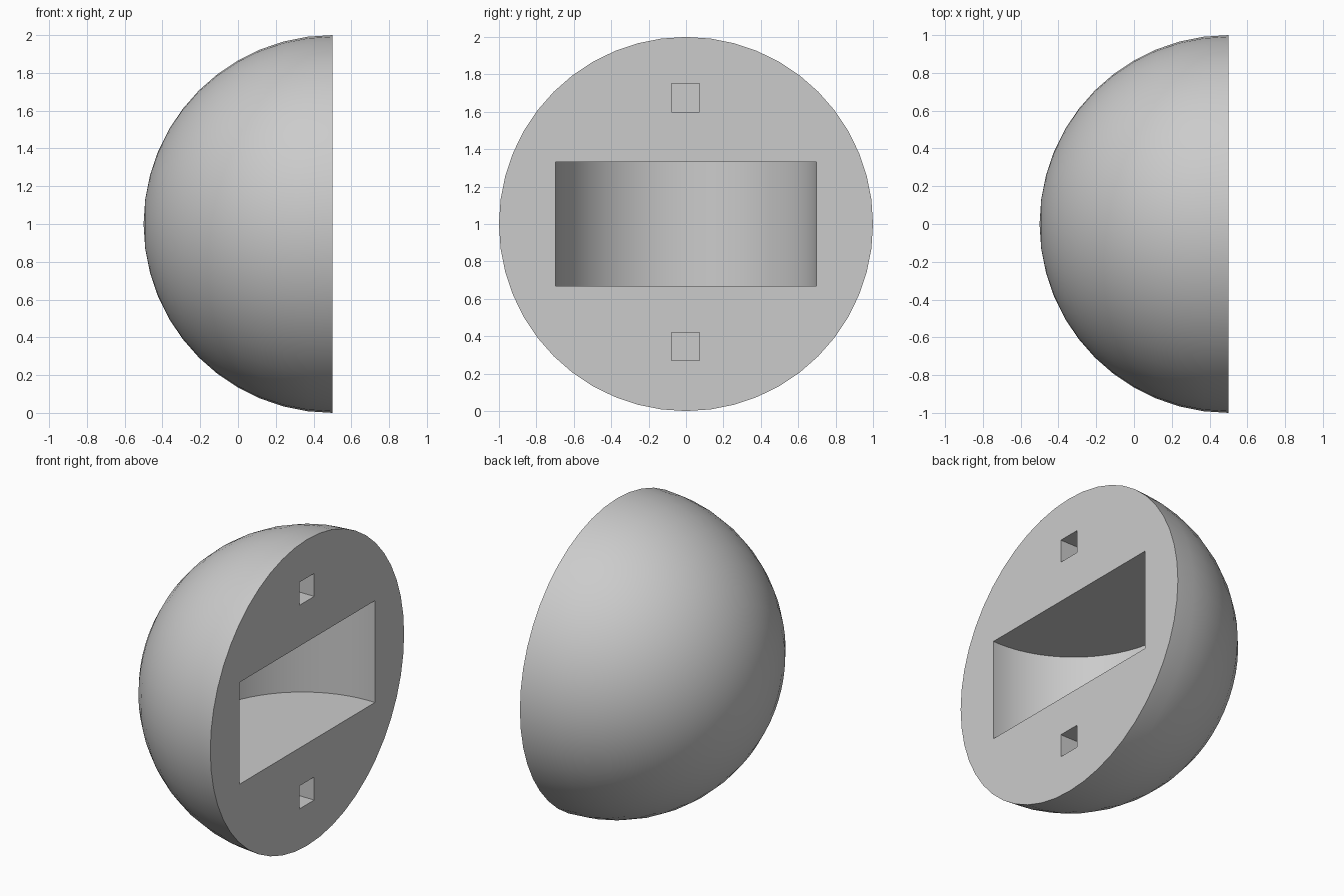
import bpy, bmesh, math
from mathutils import Matrix, Vector

cube = bpy.data.objects.get("Cube")
if cube:
    bpy.data.objects.remove(cube, do_unlink=True)

FACE_X = 0.5  # plane of the flat side

# One grey for the whole body
grey = bpy.data.materials.new("light_grey")
grey.use_nodes = True
colour = (0.6, 0.6, 0.6, 1)
grey.diffuse_color = colour
grey.node_tree.nodes["Principled BSDF"].inputs["Base Color"].default_value = colour


def make_object(name, bm):
    bmesh.ops.recalc_face_normals(bm, faces=bm.faces)
    mesh = bpy.data.meshes.new(name)
    bm.to_mesh(mesh)
    bm.free()
    mesh.materials.append(grey)
    obj = bpy.data.objects.new(name, mesh)
    bpy.context.collection.objects.link(obj)
    return obj


def box_cutter(name, size, centre):
    bm = bmesh.new()
    bmesh.ops.create_cube(bm, size=1, matrix=Matrix.Translation(centre) @ Matrix.Diagonal((*size, 1)))
    return make_object(name, bm)


# Half sphere, pole pointing to -x, closed by a flat disc
bm = bmesh.new()
bmesh.ops.create_uvsphere(bm, u_segments=48, v_segments=24, radius=1,
                          matrix=Matrix.Translation((FACE_X, 0, 1)) @ Matrix.Rotation(math.pi / 2, 4, 'Y'))
bmesh.ops.bisect_plane(bm, geom=bm.verts[:] + bm.edges[:] + bm.faces[:], dist=1e-4,
                       plane_co=Vector((FACE_X, 0, 0)), plane_no=Vector((1, 0, 0)), clear_outer=True)
rim = [e for e in bm.edges if e.is_boundary]
bmesh.ops.contextual_create(bm, geom=rim)
body = make_object("half_sphere_body", bm)

# Rounded pocket and two square peg holes
bm = bmesh.new()
bmesh.ops.create_cone(bm, cap_ends=True, segments=64, radius1=0.7, radius2=0.7, depth=0.665,
                      matrix=Matrix.Translation((FACE_X - 0.035, 0, 1)))
cutters = [make_object("pocket_cutter", bm)]
for side, z in (("upper", 1.675), ("lower", 0.345)):
    cutters.append(box_cutter(side + "_hole_cutter", (0.3, 0.15, 0.15), (FACE_X, -0.003, z)))

# Cut, then discard the cutters
bpy.context.view_layer.objects.active = body
for cutter in cutters:
    cutter.hide_render = True
    mod = body.modifiers.new(cutter.name, 'BOOLEAN')
    mod.operation = 'DIFFERENCE'
    mod.solver = 'EXACT'
    mod.object = cutter
    bpy.ops.object.modifier_apply(modifier=mod.name)
    bpy.data.objects.remove(cutter, do_unlink=True)

bpy.ops.object.select_all(action='DESELECT')
body.select_set(True)
bpy.ops.object.shade_smooth_by_angle(angle=math.radians(30))
